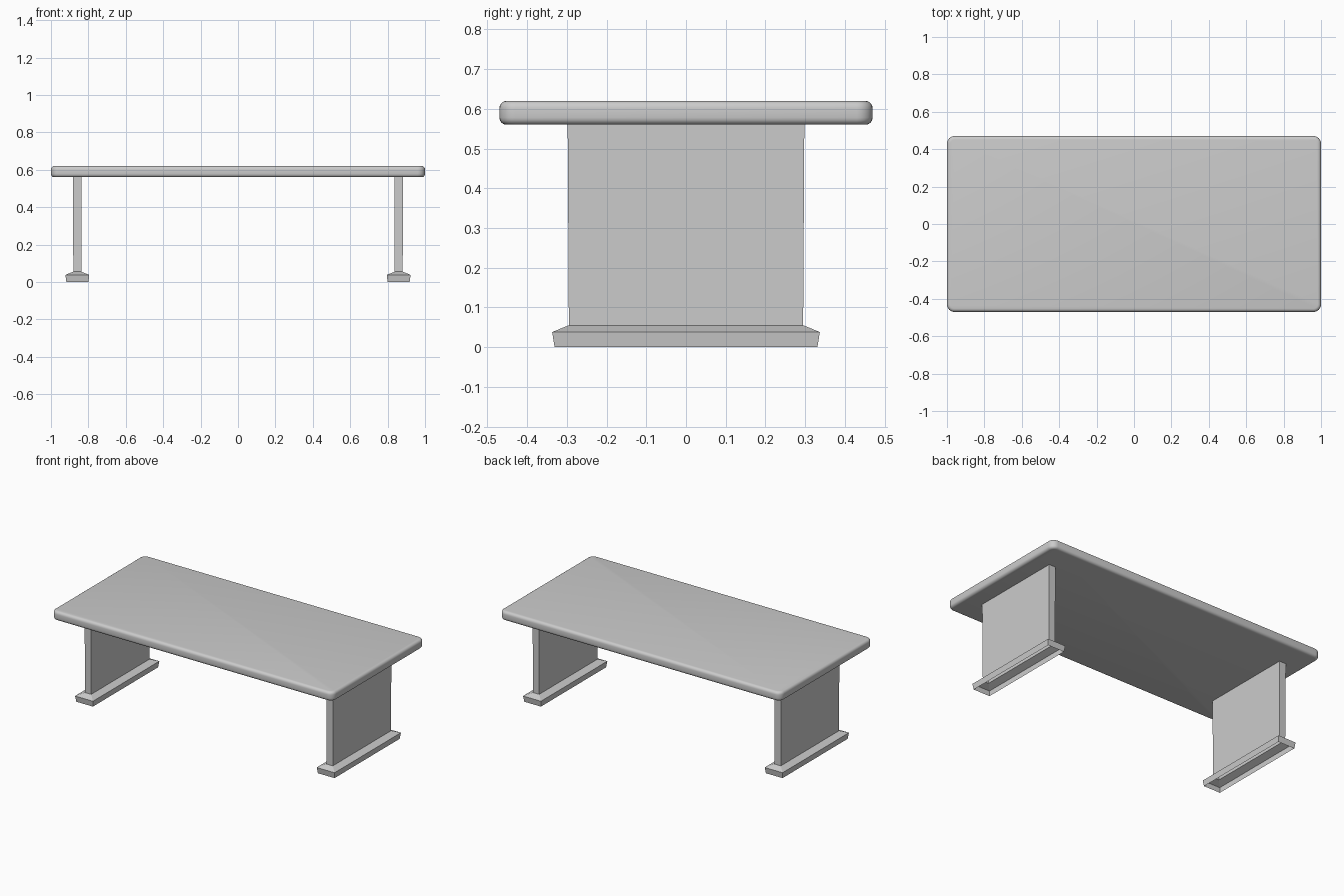
import bpy, bmesh

if "Cube" in bpy.data.objects:
    bpy.data.objects.remove(bpy.data.objects["Cube"])


def add_object(name, bm):
    mesh = bpy.data.meshes.new(name)
    bm.to_mesh(mesh)
    bm.free()
    obj = bpy.data.objects.new(name, mesh)
    bpy.context.collection.objects.link(obj)
    return obj


def tabletop(half_x, half_y, z0, z1, corner, edge):
    bm = bmesh.new()
    bmesh.ops.create_cube(bm, size=1)
    for v in bm.verts:
        v.co = (v.co.x * 2 * half_x, v.co.y * 2 * half_y, z0 + (v.co.z + 0.5) * (z1 - z0))
    # round the plan corners
    upright = [e for e in bm.edges if abs(e.verts[0].co.z - e.verts[1].co.z) > 0.01]
    bmesh.ops.bevel(bm, geom=upright, offset=corner, segments=6, profile=0.5, affect='EDGES')
    # round the upper and lower rims
    rims = [e for e in bm.edges if abs(e.verts[0].co.z - e.verts[1].co.z) < 1e-5]
    bmesh.ops.bevel(bm, geom=rims, offset=edge, segments=4, profile=0.5, affect='EDGES')
    bmesh.ops.recalc_face_normals(bm, faces=bm.faces[:])
    return add_object("tabletop", bm)


def leg(name, x):
    # hollow flared foot rising into a slab leg: (half x, half y, z), open underneath
    profile = [(0.059, 0.331, 0), (0.0635, 0.337, 0.038),
               (0.0215, 0.295, 0.055), (0.0235, 0.298, 0.562)]
    bm = bmesh.new()
    rings = [[bm.verts.new((x + sx * hx, sy * hy, z))
              for sx, sy in ((-1, -1), (1, -1), (1, 1), (-1, 1))]
             for hx, hy, z in profile]
    for low, high in zip(rings, rings[1:]):
        for i in range(4):
            j = (i + 1) % 4
            bm.faces.new((low[i], low[j], high[j], high[i]))
    return add_object(name, bm)


# Rounded slab top
top = tabletop(1.0, 0.47, 0.56, 0.62, 0.04, 0.018)
bpy.context.view_layer.objects.active = top
top.select_set(True)
bpy.ops.object.shade_smooth_by_angle(angle=0.7)

# Pedestal legs at both ends
leg("left_leg", -0.859)
leg("right_leg", 0.859)
